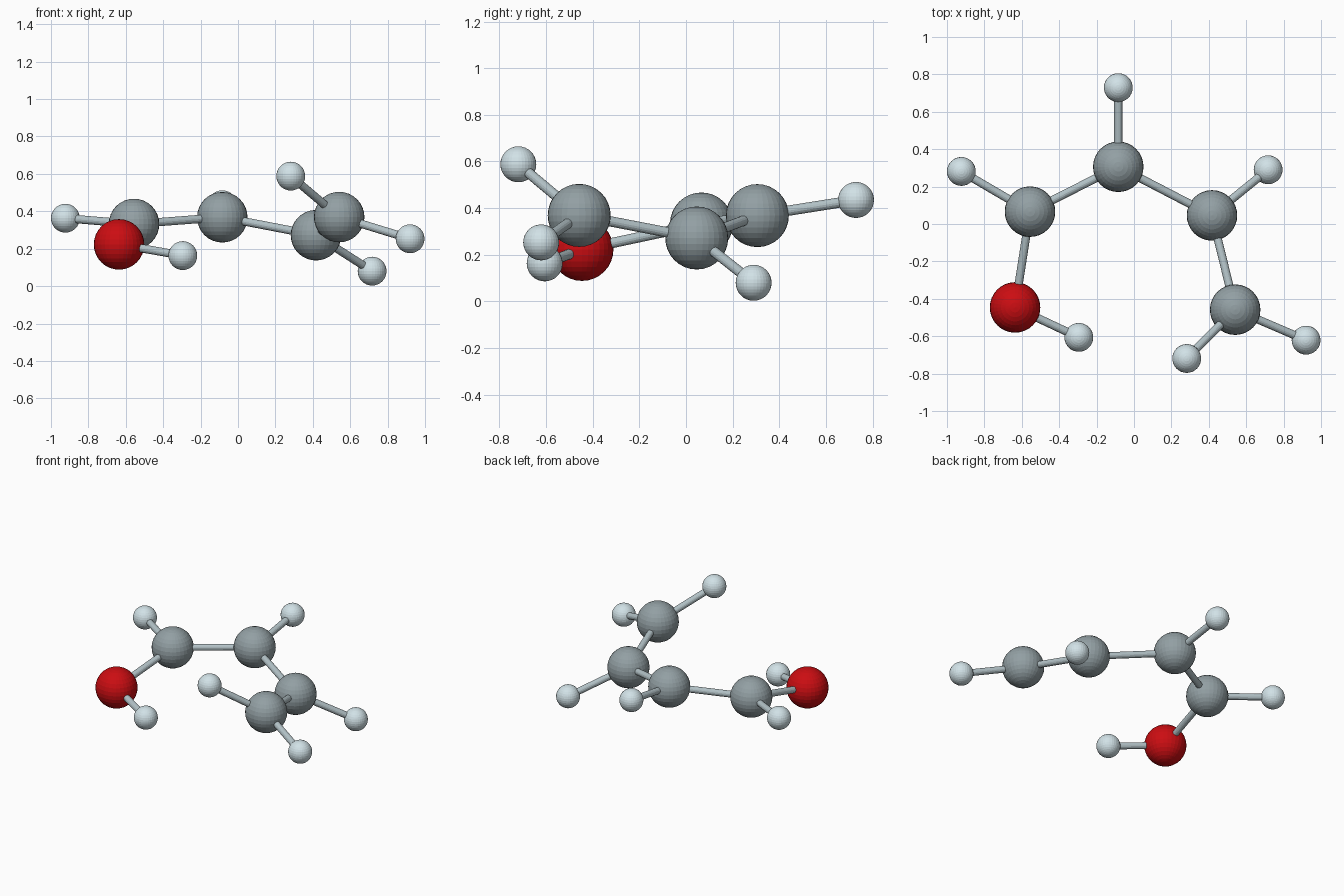
import bpy
from mathutils import Vector

if "Cube" in bpy.data.objects:
    bpy.data.objects.remove(bpy.data.objects["Cube"])

BIG, SMALL, ROD = 0.135, 0.077, 0.022


def material(name, rgb):
    m = bpy.data.materials.new(name)
    m.diffuse_color = (*rgb, 1)
    m.use_nodes = True
    m.node_tree.nodes["Principled BSDF"].inputs["Base Color"].default_value = m.diffuse_color
    return m


grey = material("carbon_grey", (0.29, 0.35, 0.37))
pale = material("hydrogen_pale", (0.64, 0.76, 0.80))
red = material("oxygen_red", (0.60, 0.004, 0.006))
rod_mat = material("bond_grey", (0.45, 0.54, 0.57))

# Atoms: position, radius, material
atoms = {
    "carbon_1": ((-0.556, 0.066, 0.332), BIG, grey),
    "carbon_2": ((-0.084, 0.306, 0.368), BIG, grey),
    "carbon_3": ((0.417, 0.046, 0.272), BIG, grey),
    "carbon_4": ((0.541, -0.458, 0.369), BIG, grey),
    "oxygen": ((-0.636, -0.446, 0.223), BIG, red),
    "hydrogen_1": ((-0.923, 0.281, 0.363), SMALL, pale),
    "hydrogen_2": ((-0.084, 0.729, 0.435), SMALL, pale),
    "hydrogen_3": ((0.717, 0.290, 0.080), SMALL, pale),
    "hydrogen_4": ((0.920, -0.621, 0.253), SMALL, pale),
    "hydrogen_5": ((0.282, -0.719, 0.588), SMALL, pale),
    "hydrogen_6": ((-0.295, -0.606, 0.163), SMALL, pale),
}
for name, (pos, radius, mat) in atoms.items():
    bpy.ops.mesh.primitive_uv_sphere_add(segments=32, ring_count=16, radius=radius, location=pos)
    ob = bpy.context.object
    ob.name = name
    ob.data.materials.append(mat)

# Bonds: rods joining pairs of atoms
bonds = [
    ("carbon_1", "carbon_2"), ("carbon_2", "carbon_3"), ("carbon_3", "carbon_4"),
    ("carbon_1", "oxygen"), ("oxygen", "hydrogen_6"),
    ("carbon_1", "hydrogen_1"), ("carbon_2", "hydrogen_2"), ("carbon_3", "hydrogen_3"),
    ("carbon_4", "hydrogen_4"), ("carbon_4", "hydrogen_5"),
]
for a, b in bonds:
    p, q = Vector(atoms[a][0]), Vector(atoms[b][0])
    d = q - p
    bpy.ops.mesh.primitive_cylinder_add(
        vertices=16, radius=ROD, depth=d.length, location=(p + q) / 2,
        rotation=d.to_track_quat('Z', 'Y').to_euler())
    ob = bpy.context.object
    ob.name = f"bond_{a}_{b}"
    ob.data.materials.append(rod_mat)
